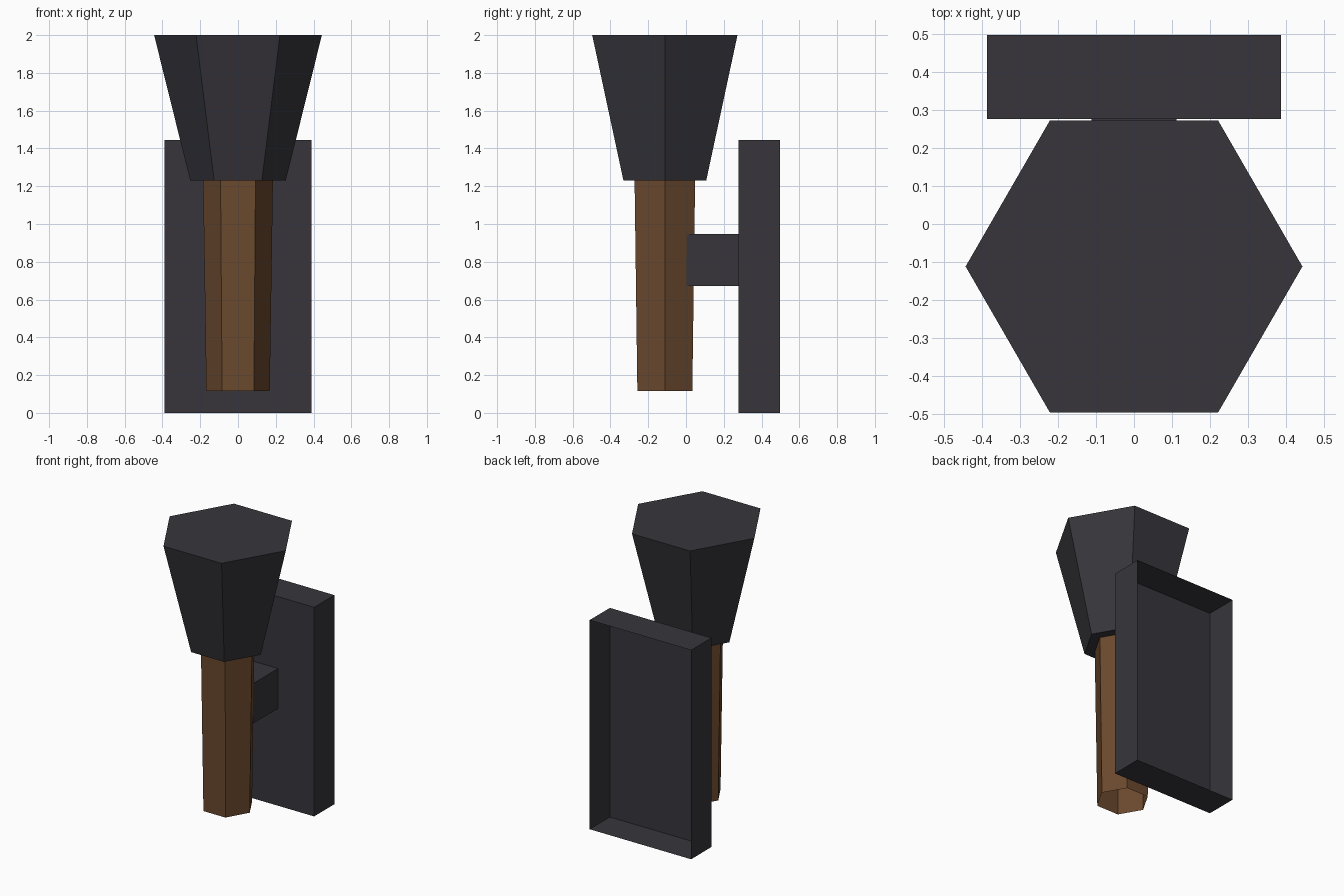
import bpy
import bmesh
from mathutils import Matrix, Vector

cube = bpy.data.objects.get("Cube")
if cube:
    bpy.data.objects.remove(cube, do_unlink=True)


def make_material(name, rgb):
    mat = bpy.data.materials.new(name)
    mat.use_nodes = True
    colour = (*rgb, 1.0)
    mat.diffuse_color = colour
    bsdf = next(n for n in mat.node_tree.nodes if n.type == "BSDF_PRINCIPLED")
    bsdf.inputs["Base Color"].default_value = colour
    return mat


iron = make_material("dark iron", (0.038, 0.036, 0.044))
wood = make_material("brown wood", (0.145, 0.066, 0.027))


def finish(name, bm, mat, open_side=None):
    """Turn the bmesh into an object, leaving out faces that point to open_side."""
    bm.normal_update()
    if open_side:
        gone = [f for f in bm.faces if f.normal.dot(Vector(open_side)) > 0.9]
        bmesh.ops.delete(bm, geom=gone, context="FACES")
    mesh = bpy.data.meshes.new(name)
    bm.to_mesh(mesh)
    bm.free()
    mesh.materials.append(mat)
    obj = bpy.data.objects.new(name, mesh)
    bpy.context.scene.collection.objects.link(obj)
    return obj


def hex_taper(name, mat, bottom, top, r_bottom, r_top, y, open_side=None):
    """Six-sided tapered post with corners on the x axis."""
    bm = bmesh.new()
    centre = Matrix.Translation((0, y, (bottom + top) / 2))
    bmesh.ops.create_cone(bm, cap_ends=True, segments=6, radius1=r_bottom,
                          radius2=r_top, depth=top - bottom,
                          matrix=centre @ Matrix.Rotation(1.5707963, 4, "Z"))
    return finish(name, bm, mat, open_side)


def box(name, mat, low, high, open_side=None):
    low, high = Vector(low), Vector(high)
    bm = bmesh.new()
    bmesh.ops.create_cube(bm, size=1, matrix=Matrix.Translation((low + high) / 2)
                          @ Matrix.Diagonal((*(high - low), 1)))
    return finish(name, bm, mat, open_side)


# create_cone puts its first corner on the y axis, so the quarter turn puts it on x
AXIS_Y = -0.112

# Torch: hollow wooden handle and flared iron head
hex_taper("handle", wood, 0.115, 1.23, 0.168, 0.185, AXIS_Y, (0, 0, -1))
hex_taper("torch_head", iron, 1.23, 2.0, 0.253, 0.444, AXIS_Y)

# Wall mount: bracket arm and a plate that is hollow at the back
box("bracket_arm", iron, (-0.112, 0.002, 0.672), (0.112, 0.277, 0.948))
box("wall_plate", iron, (-0.388, 0.277, 0), (0.388, 0.498, 1.445), (0, 1, 0))
